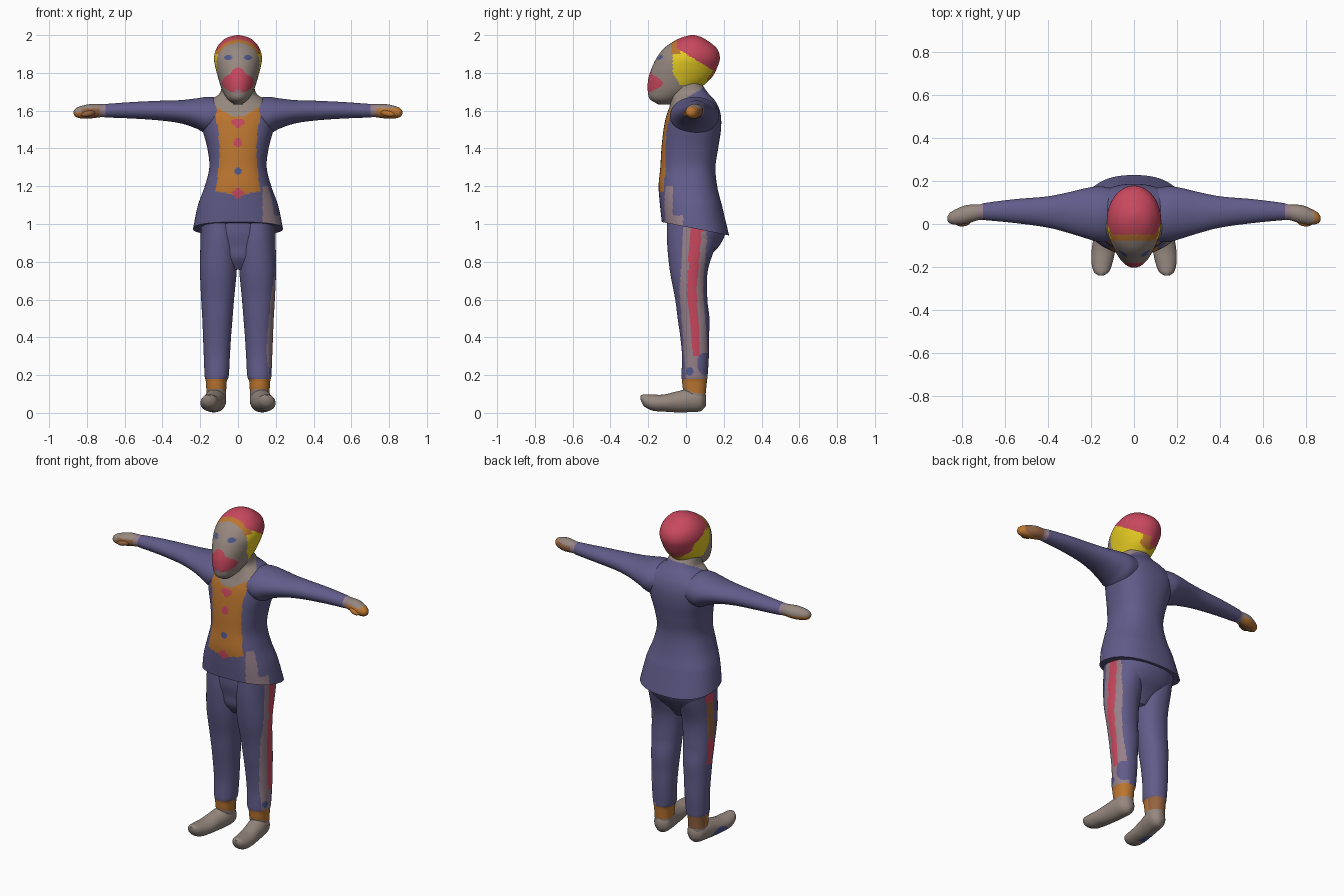
import bpy, bmesh, math

if "Cube" in bpy.data.objects:
    bpy.data.objects.remove(bpy.data.objects["Cube"])

# ---------- colours ----------
def srgb(c):
    c /= 255
    return c / 12.92 if c <= 0.04045 else ((c + 0.055) / 1.055) ** 2.4

COLOURS = {
    "purple": (97, 92, 138), "red": (200, 72, 94), "orange": (188, 118, 48),
    "yellow": (232, 205, 35), "skin": (150, 136, 127), "mauve": (150, 128, 138),
    "brown": (150, 100, 66), "blue": (78, 88, 142),
}
NAMES = list(COLOURS)
MATS = []
for n in NAMES:
    m = bpy.data.materials.new(n)
    m.diffuse_color = (*[srgb(c) for c in COLOURS[n]], 1)
    m.use_nodes = True
    m.node_tree.nodes["Principled BSDF"].inputs["Base Color"].default_value = m.diffuse_color
    MATS.append(m)

# ---------- loft helper: ellipse sections, smoothly interpolated ----------
def sample(rows, t):
    k = 0
    while k < len(rows) - 2 and t > rows[k + 1][0]:
        k += 1
    a, b = rows[k], rows[k + 1]
    p, q = rows[max(k - 1, 0)], rows[min(k + 2, len(rows) - 1)]
    h = b[0] - a[0]
    s = (t - a[0]) / h
    out = []
    for i in range(1, 5):
        d0 = (b[i] - p[i]) / (b[0] - p[0]) * h
        d1 = (q[i] - a[i]) / (q[0] - a[0]) * h
        out.append(a[i] * (2*s**3 - 3*s*s + 1) + b[i] * (3*s*s - 2*s**3)
                   + d0 * (s**3 - 2*s*s + s) + d1 * (s**3 - s*s))
    return out

def loft(name, axis, rows, paint, side=1, seg=96, step=0.006, power=2.0, shape=None):
    """rows: (position on axis, centre u, centre v, radius u, radius v)"""
    rows = sorted(rows)
    t0, t1 = rows[0][0], rows[-1][0]
    n = max(2, round((t1 - t0) / step))
    bm = bmesh.new()
    rings = []
    for i in range(n + 1):
        t = t0 + (t1 - t0) * i / n
        cu, cv, ru, rv = sample(rows, t)
        ring = []
        for j in range(seg):
            a = math.tau * j / seg
            c, s = math.cos(a), math.sin(a)
            u = cu + max(ru, .004) * math.copysign(abs(c) ** (2 / power), c)
            v = cv + max(rv, .004) * math.copysign(abs(s) ** (2 / power), s)
            co = {"z": (u, v, t), "y": (u, t, v), "x": (t, u, v)}[axis]
            ring.append(bm.verts.new(shape(*co) if shape else co))
        rings.append(ring)
    for r, q in zip(rings, rings[1:]):
        for j in range(seg):
            k = (j + 1) % seg
            bm.faces.new((r[j], r[k], q[k], q[j]))
    bm.faces.new(rings[0])
    bm.faces.new(rings[-1])
    for f in bm.faces:
        x, y, z = f.calc_center_median()
        f.material_index = NAMES.index(paint(x, y, z, side))
    for v in bm.verts:
        v.co.x *= side
    bmesh.ops.recalc_face_normals(bm, faces=bm.faces)
    me = bpy.data.meshes.new(name)
    bm.to_mesh(me)
    bm.free()
    for m in MATS:
        me.materials.append(m)
    ob = bpy.data.objects.new(name, me)
    bpy.context.collection.objects.link(ob)
    bpy.context.view_layer.objects.active = ob
    ob.select_set(True)
    bpy.ops.object.shade_smooth_by_angle(angle=math.radians(50))
    ob.select_set(False)
    return ob

def dot(x, z, cx, cz, rx, rz):
    return ((x - cx) / rx) ** 2 + ((z - cz) / rz) ** 2 < 1

# ---------- head with cap of hair and painted face ----------
def head_paint(x, y, z, s):
    if y > -.05 and z > 1.9 - .6 * y - (.05 if x < 0 and y > .08 else 0):
        return "red"
    if y > -.078 and z > 1.9 and y < -.03:
        return "orange"
    if y > -.07 + max(0, 1.8 - z) * .6 and z > 1.735:
        return "orange" if y > .11 and x < .05 else "yellow"
    if y < -.09:
        if abs(x) < .016 and abs(z - 1.703 - x * x * 20) < .006:
            return "mauve"
        if dot(x, z, 0, 1.748, .085, .052) or dot(x, z, 0, 1.795, .036, .034):
            return "red"
        if dot(abs(x), z, .052, 1.882, .021, .014):
            return "blue"
    return "skin"

HEAD = [(1.632, -.145, -.08, .02), (1.66, -.19, -.03, .055), (1.70, -.202, .05, .08),
        (1.74, -.203, .10, .095), (1.78, -.197, .14, .107), (1.83, -.18, .166, .12),
        (1.88, -.155, .179, .127), (1.93, -.117, .163, .114), (1.97, -.06, .115, .083),
        (1.99, -.015, .08, .05), (2.0, .025, .045, .008)]
loft("head", "z", [(z, 0, (f + b) / 2, w, (b - f) / 2) for z, f, b, w in HEAD],
     head_paint, step=.004, seg=112)

# ---------- jacket, vest and neck ----------
def torso_paint(x, y, z, s):
    if z > 1.665 + .6 * y and abs(x) < .13:
        return "skin"
    if y < 0:
        if abs(x) + abs(z - 1.163) * .95 < .034:
            return "red"
        if dot(abs(x), z, .015, 1.54, .019, .017) or (1.5 < z < 1.54 and abs(x) < (z - 1.5) * .8):
            return "red"
        if dot(x, z, 0, 1.43, .023, .023):
            return "red"
        if dot(x, z, 0, 1.28, .021, .021):
            return "blue"
        edge = .098 + .6 * (z - 1.38) ** 2
        if abs(x) < edge and z > 1.15 + .2 * abs(x):
            return "orange" if z < 1.57 + .6 * max(0, abs(x) - .03) else "skin"
        if x > .13 and ((z < 1.2 and -.115 < y < -.07) or (z < 1.045 and y < -.015)):
            return "mauve"
    return "purple"

def hem(x, y, z):
    return (x, y, z - .2 * y * max(0, 1.1 - z) / .115)

TORSO = [(.985, 0, .05, .238, .178), (1.1, 0, .026, .212, .164), (1.2, 0, .01, .176, .155),
         (1.3, 0, .01, .152, .146), (1.4, 0, .02, .162, .15), (1.5, 0, .033, .188, .152),
         (1.57, 0, .04, .2, .145), (1.62, 0, .042, .185, .13), (1.66, 0, .035, .14, .113),
         (1.69, 0, .02, .098, .1), (1.74, 0, 0, .085, .085), (1.78, 0, 0, .08, .07)]
loft("jacket", "z", TORSO, torso_paint, seg=144, power=2.35, shape=hem)

# ---------- trouser seat ----------
SEAT = [(.76, 0, .02, .05, .055), (.82, 0, .022, .13, .095), (.88, 0, .045, .18, .128),
        (.95, 0, .055, .197, .152), (1.03, 0, .05, .19, .15)]

def stripe(x, y, z, s, cx):
    """side stripe running down the outside of each trouser leg"""
    c = .03 + abs(z - .65) * .075
    half = .018 + .02 * max(0, z - .3)
    if x < cx:
        return "purple"
    if abs(y - c) < half and z > (.3 if s > 0 else .5):
        return "brown" if s < 0 and .66 < z < .88 else "red"
    if s > 0:
        if dot(y, z, .02, .22, .02, .022):
            return "blue"
        if dot(y, z, .1, .26, .04, .06):
            return "purple"
        if -.065 < y - c < .06:
            return "mauve"
    return "purple"

loft("trouser_seat", "z", SEAT,
     lambda x, y, z, s: stripe(abs(x), y, z, 1 if x > 0 else -1, .12), power=2.2)

# ---------- legs, shoes and arms, one per side ----------
def leg_paint(x, y, z, s):
    if z < .105 + .35 * max(0, .05 - y):
        return "skin"
    if z < .178:
        return "orange" if s > 0 or y < .05 else "brown"
    return stripe(x, y, z, s, .13)

LEG = [(.06, .115, .05, .05, .05), (.13, .115, .045, .053, .062), (.17, .115, .045, .056, .066),
       (.19, .113, .045, .063, .069), (.3, .112, .05, .069, .071), (.4, .111, .046, .074, .076),
       (.5, .109, .04, .08, .084), (.6, .108, .028, .087, .085), (.75, .104, .015, .097, .1),
       (.9, .1, .03, .099, .13), (1.02, .1, .04, .095, .14)]

def shoe_paint(x, y, z, s):
    if s < 0 and dot(y, z, -.07, .03, .06, .035) and x > .13:
        return "blue"
    return "skin"

SHOE = [(-.24, .153, .08, .012, .012), (-.225, .152, .068, .034, .03), (-.18, .149, .055, .049, .042),
        (-.12, .142, .052, .055, .045), (-.05, .132, .058, .054, .055), (.02, .121, .066, .056, .062),
        (.08, .114, .066, .048, .056), (.105, .112, .066, .02, .03)]

def arm_paint(x, y, z, s):
    if x < .7:
        return "purple"
    if x < .735:
        return "mauve"
    if z > 1.612 and x < .84:
        return "skin"
    if s > 0:
        return "orange" if y < .06 else "brown"
    return "brown" if y < .06 and x < .83 else "orange" if z < 1.59 else "skin"

ARM = [(.08, .042, 1.58, .12, .085), (.16, .046, 1.575, .13, .098), (.22, .05, 1.585, .118, .08),
       (.3, .053, 1.594, .096, .062), (.4, .056, 1.6, .073, .053), (.55, .06, 1.602, .056, .044),
       (.695, .058, 1.6, .04, .036), (.72, .055, 1.6, .036, .034), (.78, .045, 1.597, .043, .038),
       (.83, .033, 1.592, .036, .033), (.86, .027, 1.59, .023, .022), (.87, .025, 1.59, .008, .008)]

for side, label in ((1, "left"), (-1, "right")):
    loft(label + "_leg", "z", LEG, leg_paint, side, seg=88, power=2.15)
    loft(label + "_shoe", "y", SHOE, shoe_paint, side, seg=64)
    loft(label + "_arm", "x", ARM, arm_paint, side, seg=64)
    # thumb lying along the front of the hand
    loft(label + "_thumb", "x",
         [(.755, .02, 1.59, .008, .008), (.775, .008, 1.588, .014, .015),
          (.81, .002, 1.582, .013, .014), (.832, .002, 1.58, .004, .004)],
         lambda x, y, z, s: "orange" if s > 0 else "brown", side, seg=24)
